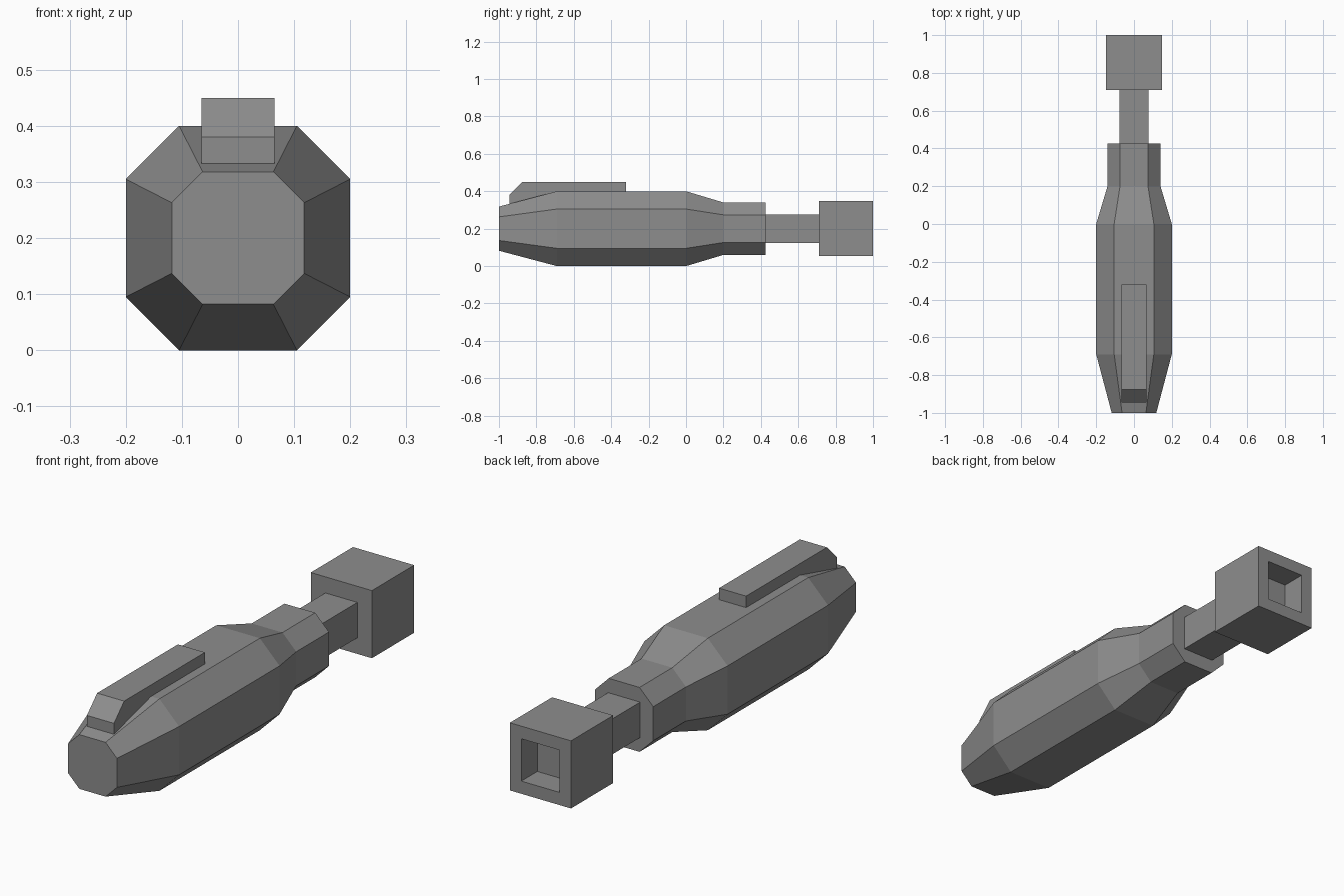
import bpy
import bmesh

cube = bpy.data.objects.get("Cube")
if cube:
    bpy.data.objects.remove(cube, do_unlink=True)

GREY = (0.27, 0.27, 0.27, 1.0)
grey = bpy.data.materials.new("grey")
grey.use_nodes = True
grey.diffuse_color = GREY
grey.node_tree.nodes["Principled BSDF"].inputs["Base Color"].default_value = GREY

AXIS_Z = 0.2


def finish(name, bm):
    bmesh.ops.recalc_face_normals(bm, faces=bm.faces)
    mesh = bpy.data.meshes.new(name)
    bm.to_mesh(mesh)
    bm.free()
    mesh.materials.append(grey)
    obj = bpy.data.objects.new(name, mesh)
    bpy.context.collection.objects.link(obj)
    return obj


def loft(name, rings):
    """Skin a list of equal-length point rings and cap both ends."""
    bm = bmesh.new()
    loops = [[bm.verts.new(p) for p in ring] for ring in rings]
    n = len(loops[0])
    for a, b in zip(loops, loops[1:]):
        for i in range(n):
            j = (i + 1) % n
            bm.faces.new((a[i], a[j], b[j], b[i]))
    bm.faces.new(loops[0])
    bm.faces.new(loops[-1])
    return finish(name, bm)


def octagon(y, r, c):
    """Octagon of half width r whose flat sides have half length c."""
    pts = [(r, -c), (r, c), (c, r), (-c, r), (-r, c), (-r, -c), (-c, -r), (c, -r)]
    return [(x, y, AXIS_Z + z) for x, z in pts]


def square(y, r):
    return [(x * r, y, AXIS_Z + z * r) for x, z in ((1, -1), (1, 1), (-1, 1), (-1, -1))]


# Faceted body, tapered at both ends, with a straight collar at the back
loft("body", [octagon(-1.0, 0.118, 0.063),
              octagon(-0.69, 0.2, 0.105),
              octagon(0.0, 0.2, 0.105),
              octagon(0.2, 0.14, 0.074),
              octagon(0.425, 0.14, 0.074)])

# Square neck
loft("neck", [square(0.42, 0.077), square(0.715, 0.077)])

# Square end block with a blind socket in its rear face
loft("end_block", [square(0.71, 0.147), square(1.0, 0.147),
                   square(1.0, 0.092), square(0.89, 0.092)])

# Top rail with a sloped nose, sunk slightly into the body
profile = [(-0.945, 0.31), (-0.945, 0.38), (-0.875, 0.45),
           (-0.32, 0.45), (-0.32, 0.38), (-0.69, 0.38)]
loft("top_rail", [[(x, y, z) for y, z in profile] for x in (-0.065, 0.065)])
